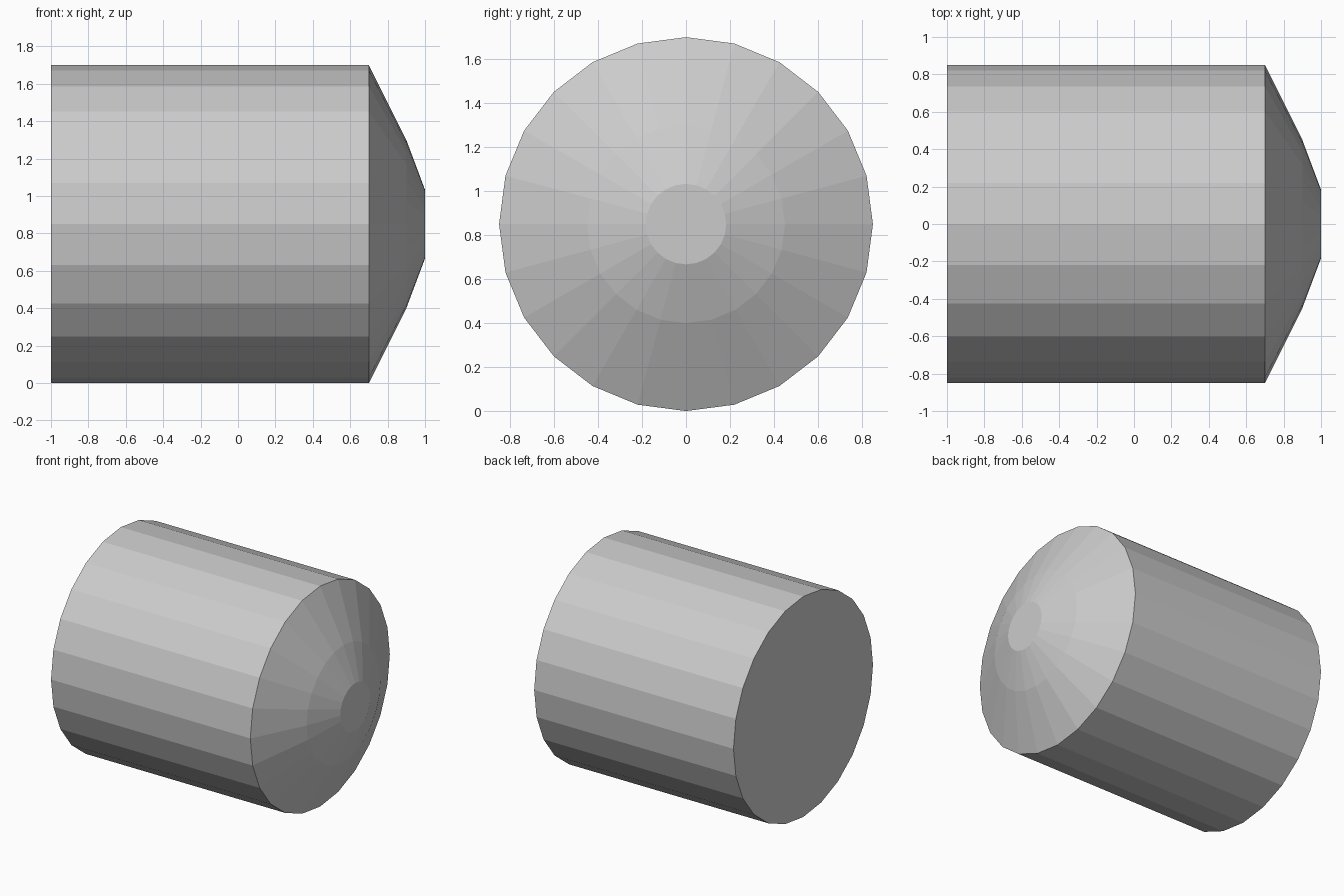
import bpy, bmesh
from math import sin, cos, tau

if "Cube" in bpy.data.objects:
    bpy.data.objects.remove(bpy.data.objects["Cube"])

SIDES = 24
AXIS_Z = 0.85
# (x, radius) along the horizontal axis: flat back, straight barrel, tapered nose
PROFILE = [(-1.0, 0.85), (0.7, 0.85), (0.9, 0.45), (1.0, 0.183)]


def lathe_x(name, profile):
    bm = bmesh.new()
    rings = [[bm.verts.new((x, r * sin(tau * i / SIDES), AXIS_Z + r * cos(tau * i / SIDES)))
              for i in range(SIDES)] for x, r in profile]
    for a, b in zip(rings, rings[1:]):
        for i in range(SIDES):
            j = (i + 1) % SIDES
            bm.faces.new((a[i], a[j], b[j], b[i]))
    # flat end caps
    bm.faces.new(rings[0])
    bm.faces.new(rings[-1])
    bmesh.ops.recalc_face_normals(bm, faces=bm.faces)
    mesh = bpy.data.meshes.new(name)
    bm.to_mesh(mesh)
    bm.free()
    obj = bpy.data.objects.new(name, mesh)
    bpy.context.collection.objects.link(obj)
    return obj


# Faceted barrel with domed nose
lathe_x("domed_barrel", PROFILE)
